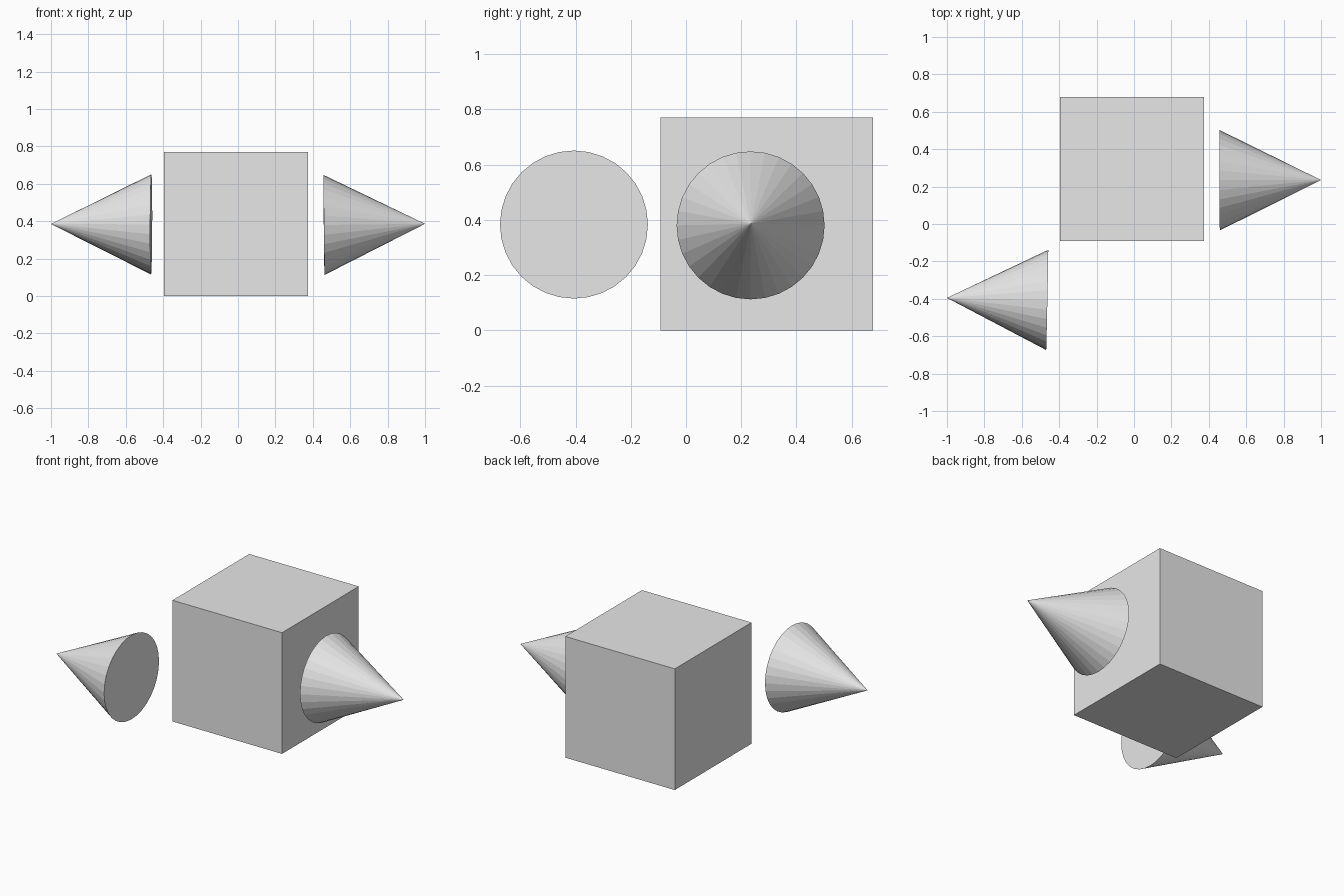
import bpy
from mathutils import Vector

default = bpy.data.objects.get("Cube")
if default:
    bpy.data.objects.remove(default, do_unlink=True)

# Plain grey shared by every part
grey = bpy.data.materials.new("light_grey")
grey.use_nodes = True
grey.diffuse_color = (0.8, 0.8, 0.8, 1)
grey.node_tree.nodes["Principled BSDF"].inputs["Base Color"].default_value = (0.8, 0.8, 0.8, 1)


def finish(name):
    obj = bpy.context.object
    obj.name = name
    obj.data.materials.append(grey)
    return obj


def add_cone(name, base, tip, radius=0.268):
    """Flat-sided cone from its base centre to its tip."""
    base, tip = Vector(base), Vector(tip)
    axis = tip - base
    bpy.ops.mesh.primitive_cone_add(vertices=32, radius1=radius, radius2=0,
                                    depth=axis.length, location=(base + tip) / 2)
    obj = finish(name)
    obj.rotation_euler = axis.to_track_quat('Z', 'Y').to_euler()


# Central block
bpy.ops.mesh.primitive_cube_add(size=0.77, location=(-0.011, 0.293, 0.385))
finish("block")

# Cones pointing outwards on each side
add_cone("left_cone", (0.459, 0.234, 0.380), (1.0, 0.235, 0.386))
add_cone("right_cone", (-0.464, -0.406, 0.383), (-1.0, -0.395, 0.385))
